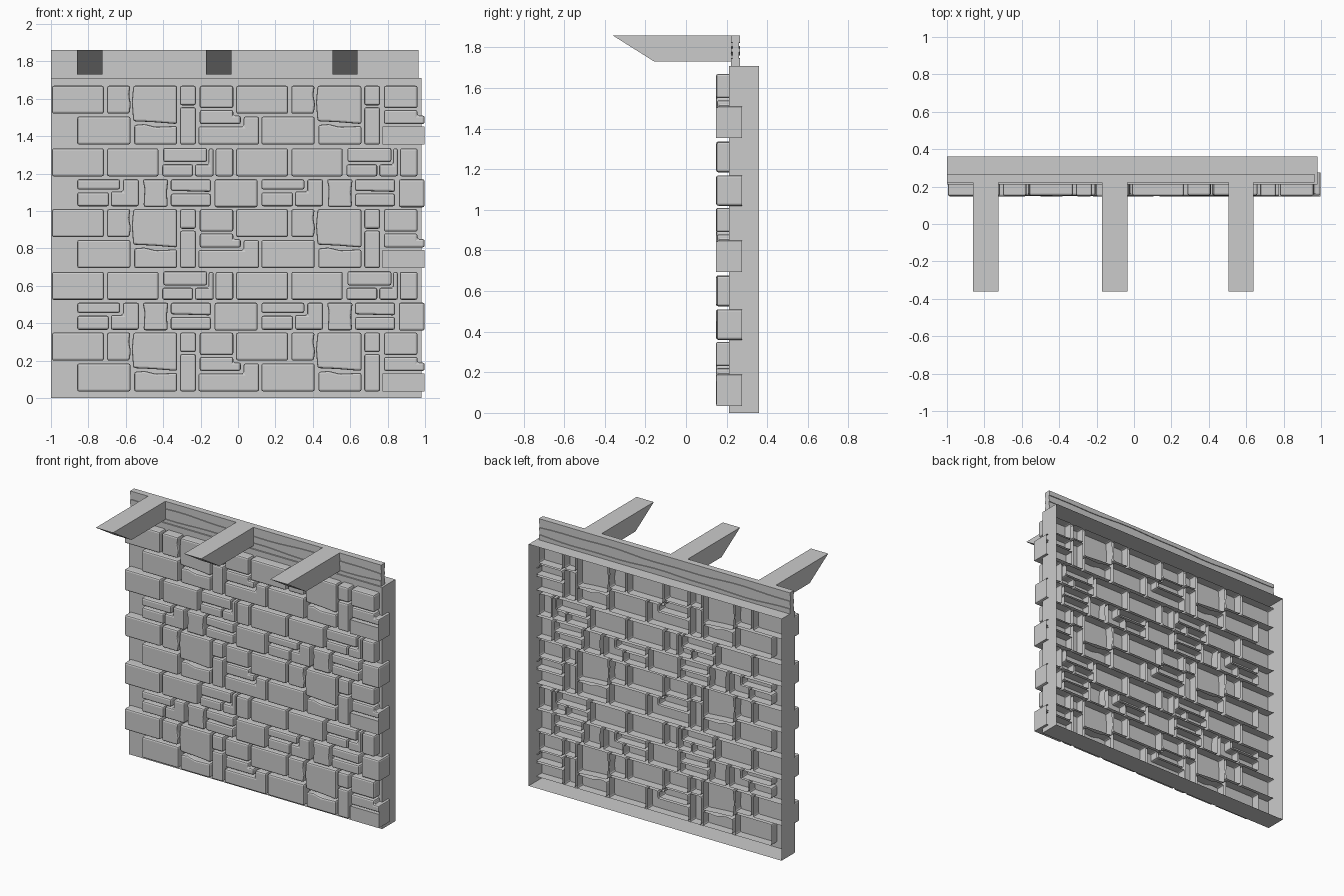
import bpy, bmesh, math, random

if "Cube" in bpy.data.objects:
    bpy.data.objects.remove(bpy.data.objects["Cube"])
random.seed(4)


def finish(name, bm):
    me = bpy.data.meshes.new(name)
    bm.to_mesh(me)
    bm.free()
    ob = bpy.data.objects.new(name, me)
    bpy.context.collection.objects.link(ob)
    return ob


def prism(bm, pts, axis, a, b):
    """Closed prism from a 2D profile: axis 'y' takes (x, z), axis 'x' takes (y, z)."""
    def loc(p, t):
        return (p[0], t, p[1]) if axis == 'y' else (t, p[0], p[1])
    lo = [bm.verts.new(loc(p, a)) for p in pts]
    hi = [bm.verts.new(loc(p, b)) for p in pts]
    faces = [bm.faces.new(lo), bm.faces.new(hi[::-1])]
    n = len(pts)
    for i in range(n):
        j = (i + 1) % n
        faces.append(bm.faces.new((lo[j], lo[i], hi[i], hi[j])))
    bmesh.ops.recalc_face_normals(bm, faces=faces)
    return faces


def rect(x0, x1, z0, z1):
    return [(x0, z0), (x1, z0), (x1, z1), (x0, z1)]


# Wall shell: a shallow tray, open at the back
bm = bmesh.new()
faces = prism(bm, rect(-1.0, 0.98, 0.0, 1.71), 'y', 0.212, 0.36)
bmesh.ops.delete(bm, geom=[faces[1]], context='FACES_ONLY')
finish("wall_shell", bm)

# Stone pattern, course A (rectangles then odd outlines)
A = [rect(*r) for r in [
    (-.995, -.717, 1.52, 1.67), (-.86, -.575, 1.355, 1.505),
    (-.31, -.225, 1.565, 1.67), (-.31, -.225, 1.355, 1.555),
    (-.205, -.025, 1.55, 1.67)]]
A += [
    [(-.70, 1.52), (-.58, 1.52), (-.573, 1.57), (-.582, 1.62), (-.575, 1.67), (-.70, 1.67)],
    [(-.56, 1.48), (-.45, 1.475), (-.325, 1.465), (-.325, 1.67), (-.56, 1.67), (-.568, 1.58)],
    [(-.555, 1.355), (-.325, 1.355), (-.325, 1.455), (-.44, 1.45), (-.50, 1.465), (-.555, 1.46)],
    [(-.205, 1.465), (.015, 1.465), (.015, 1.51), (-.025, 1.51), (-.025, 1.54), (-.205, 1.54)],
    [(-.212, 1.355), (.113, 1.355), (.113, 1.505), (.03, 1.505), (.03, 1.452), (-.212, 1.452)]]
# Stone pattern, course B
B = [rect(*r) for r in [
    (-.995, -.717, 1.185, 1.335), (-.70, -.425, 1.185, 1.335),
    (-.40, -.165, 1.262, 1.338), (-.405, -.24, 1.185, 1.25),
    (-.12, -.025, 1.185, 1.335), (-.86, -.63, 1.115, 1.17),
    (-.86, -.69, 1.025, 1.10), (-.36, -.145, 1.025, 1.093),
    (-.125, .105, 1.02, 1.17)]]
B += [
    [(-.23, 1.185), (-.13, 1.185), (-.13, 1.335), (-.157, 1.335), (-.157, 1.25), (-.23, 1.25)],
    [(-.68, 1.025), (-.53, 1.025), (-.53, 1.17), (-.615, 1.17), (-.615, 1.105), (-.68, 1.105)],
    [(-.505, 1.022), (-.375, 1.022), (-.38, 1.10), (-.372, 1.17), (-.51, 1.17), (-.50, 1.12)],
    [(-.36, 1.108), (-.145, 1.102), (-.145, 1.17), (-.36, 1.17)]]


def add_stone(target, pts):
    """Block with rounded front and corners, open at the back."""
    bm = bmesh.new()
    front = 0.15 + random.uniform(-.003, .003)
    faces = prism(bm, pts, 'y', front, 0.275)
    bmesh.ops.delete(bm, geom=[faces[1]], context='FACES_ONLY')
    edges = [e for e in bm.edges if not e.is_boundary]
    bmesh.ops.bevel(bm, geom=edges, offset=0.011, segments=2, profile=0.5,
                    affect='EDGES', clamp_overlap=True)
    me = bpy.data.meshes.new("tmp")
    bm.to_mesh(me)
    bm.free()
    target.from_mesh(me)
    bpy.data.meshes.remove(me)


# Stones: the tile repeats twice across; courses alternate A B A B A upward
courses = [(A, 0, "a_top"), (B, 0, "b_upper"), (A, -.66, "a_middle"),
           (B, -.66, "b_lower"), (A, -1.32, "a_bottom")]
for stones, dz, label in courses:
    bm = bmesh.new()
    for dx in (0, .985):
        for pts in stones:
            add_stone(bm, [(min(x + dx, .998), z + dz) for x, z in pts])
    finish("stone_course_" + label, bm)

# Timber beam: wavy grain strips at slightly different depths
bm = bmesh.new()
N = 22
xs = [-1.0 + 1.965 * i / N for i in range(N + 1)]


def grain(k):
    base = 1.71 + .15 * k / 5
    if k in (0, 5):
        return [(x, base) for x in xs]
    return [(x, base + .006 * math.sin(5.5 * x + k * 1.7) + .003 * math.sin(13 * x + k))
            for x in xs]


for k in range(5):
    d = .006 * (k % 2)
    prism(bm, grain(k) + grain(k + 1)[::-1], 'y', 0.222 + d, 0.267 - d)
finish("timber_beam", bm)

# Rafter ends with slanted undersides
for i, x in enumerate((-.86, -.17, .505)):
    bm = bmesh.new()
    prism(bm, [(-.362, 1.86), (-.155, 1.73), (.225, 1.73), (.225, 1.86)], 'x', x, x + .135)
    finish(f"rafter_{i + 1}", bm)
